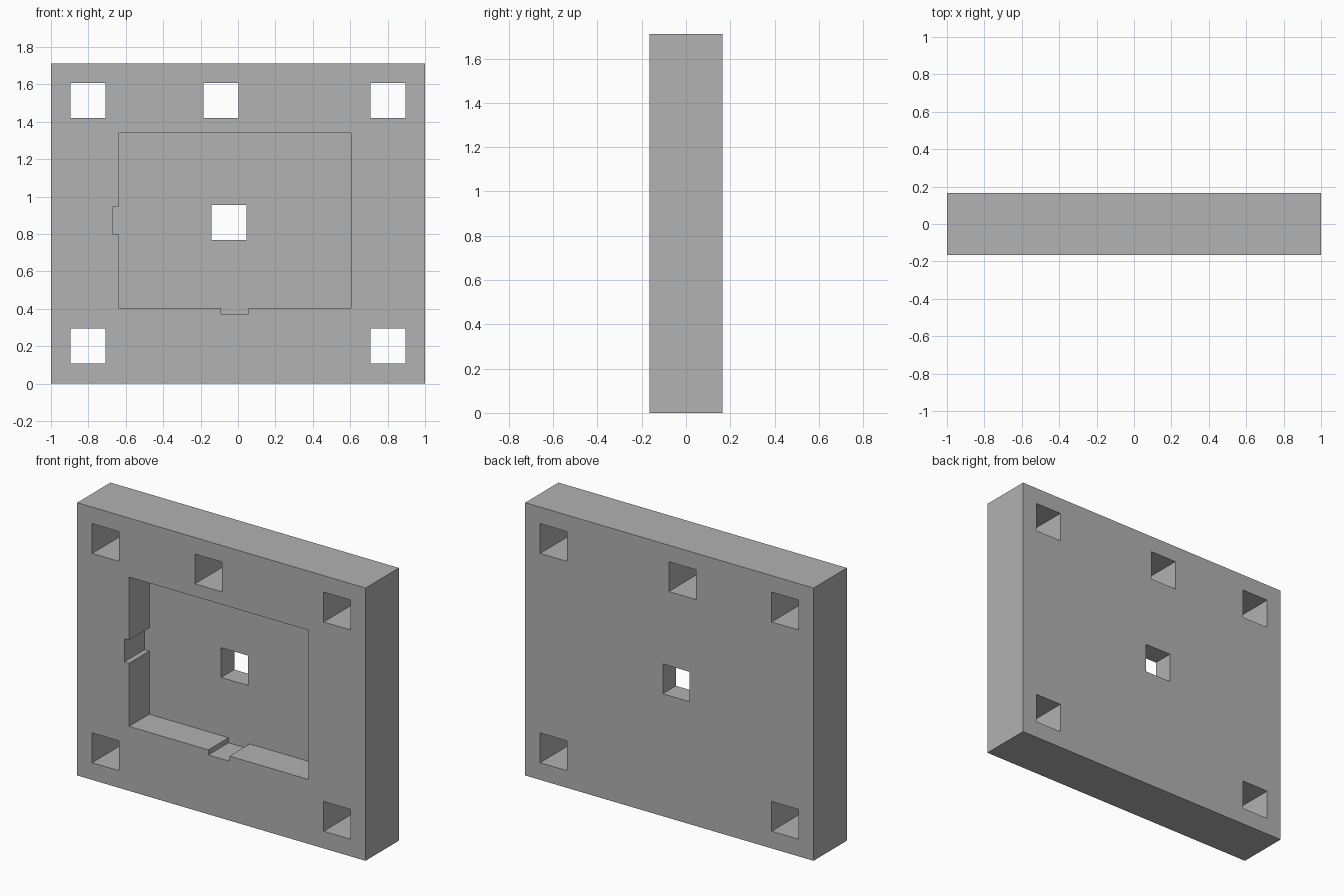
import bpy
import bmesh

if "Cube" in bpy.data.objects:
    bpy.data.objects.remove(bpy.data.objects["Cube"], do_unlink=True)

HALF_DEPTH = 0.165
HEIGHT = 1.71
POCKET_FLOOR = 0.035
HOLE = 0.187

grey = bpy.data.materials.new("plain grey")
grey.use_nodes = True
colour = (0.445, 0.445, 0.445, 1)
grey.diffuse_color = colour
grey.node_tree.nodes["Principled BSDF"].inputs["Base Color"].default_value = colour


def prism(name, outline, y0, y1):
    """Extrude an x-z outline from y0 to y1."""
    bm = bmesh.new()
    face = bm.faces.new([bm.verts.new((x, y0, z)) for x, z in outline])
    grown = bmesh.ops.extrude_face_region(bm, geom=[face])["geom"]
    verts = [v for v in grown if isinstance(v, bmesh.types.BMVert)]
    bmesh.ops.translate(bm, verts=verts, vec=(0, y1 - y0, 0))
    bmesh.ops.recalc_face_normals(bm, faces=bm.faces)
    mesh = bpy.data.meshes.new(name)
    bm.to_mesh(mesh)
    bm.free()
    mesh.materials.append(grey)
    obj = bpy.data.objects.new(name, mesh)
    bpy.context.collection.objects.link(obj)
    return obj


def rectangle(x0, x1, z0, z1):
    return [(x0, z0), (x1, z0), (x1, z1), (x0, z1)]


def cut(target, cutter):
    """Subtract the cutter, then remove it."""
    mod = target.modifiers.new("cut", 'BOOLEAN')
    mod.operation = 'DIFFERENCE'
    mod.solver = 'EXACT'
    mod.object = cutter
    bpy.context.view_layer.objects.active = target
    bpy.ops.object.modifier_apply(modifier=mod.name)
    bpy.data.objects.remove(cutter, do_unlink=True)


# Thick rectangular block
block = prism("block", rectangle(-1, 1, 0, HEIGHT), -HALF_DEPTH, HALF_DEPTH)

# Front pocket with a notch in its bottom and side walls
left, right, bottom, top = -0.64, 0.605, 0.404, 1.34
pocket_outline = [
    (left, bottom),
    (-0.09, bottom), (-0.09, 0.372), (0.056, 0.372), (0.056, bottom),
    (right, bottom), (right, top), (left, top),
    (left, 0.945), (-0.672, 0.945), (-0.672, 0.80), (left, 0.80),
]
cut(block, prism("pocket_cutter", pocket_outline, -HALF_DEPTH - 0.1, POCKET_FLOOR))

# Square through holes: corners, top edge and pocket centre
hole_centres = [(side * 0.803, z) for side in (-1, 1) for z in (0.201, 1.513)]
hole_centres += [(-0.09, 1.513), (-0.048, 0.861)]
for x, z in hole_centres:
    r = HOLE / 2
    cut(block, prism("hole_cutter", rectangle(x - r, x + r, z - r, z + r),
                     -HALF_DEPTH - 0.1, HALF_DEPTH + 0.1))
